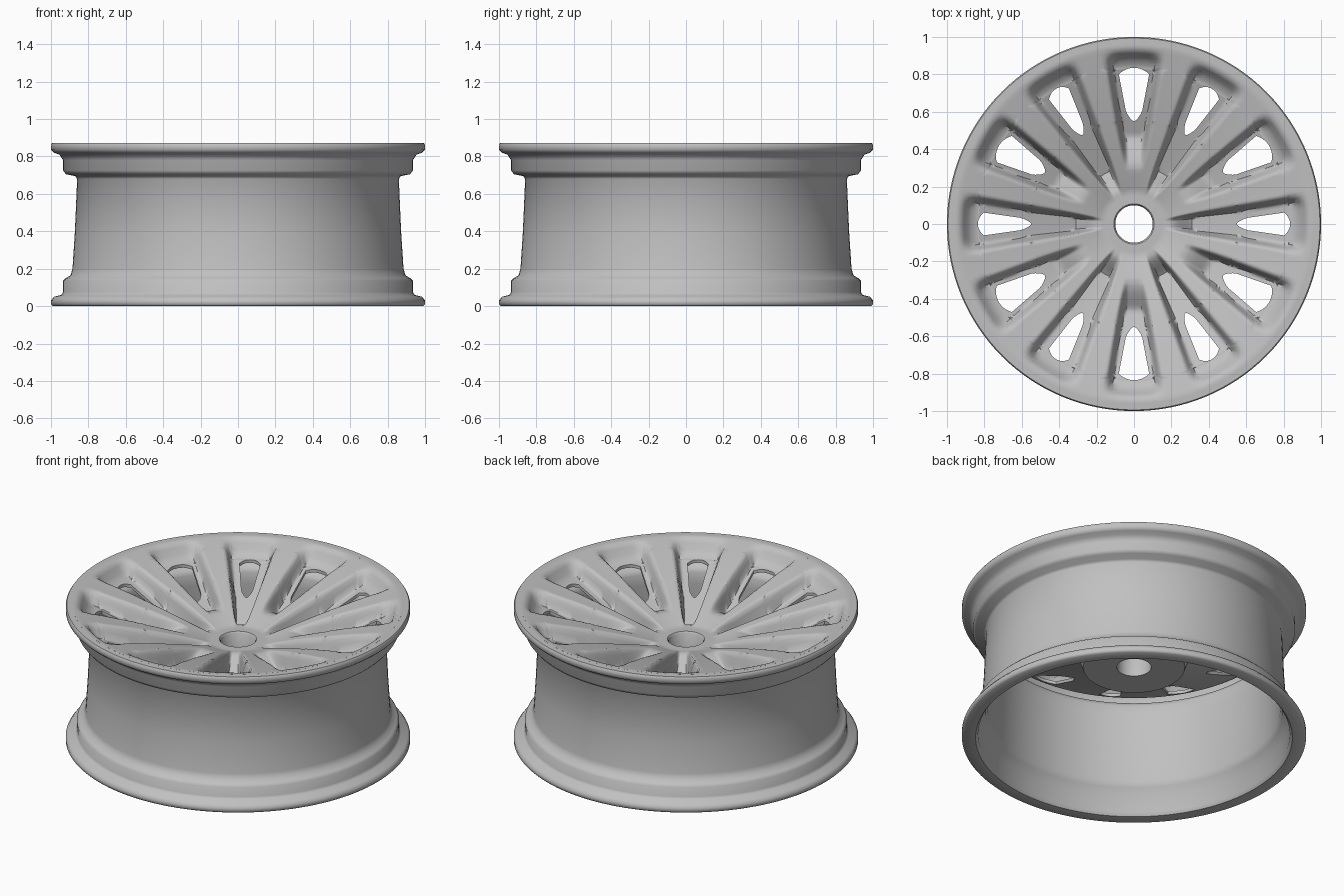
import bpy, bmesh, math

if "Cube" in bpy.data.objects:
    bpy.data.objects.remove(bpy.data.objects["Cube"])

metal = bpy.data.materials.new("grey_metal")
metal.use_nodes = True
metal.diffuse_color = (0.53, 0.53, 0.53, 1)
metal.node_tree.nodes["Principled BSDF"].inputs["Base Color"].default_value = (0.53, 0.53, 0.53, 1)

WINDOWS = 12
COLUMNS = 12
HALF = math.pi / WINDOWS
WIN_IN, WIN_OUT = 0.55, 0.835


def smooth(a, b, x):
    t = min(1, max(0, (x - a) / (b - a)))
    return t * t * (3 - 2 * t)


def finish(bm, name, angle):
    bmesh.ops.remove_doubles(bm, verts=bm.verts, dist=0.0002)
    bmesh.ops.recalc_face_normals(bm, faces=bm.faces)
    mesh = bpy.data.meshes.new(name)
    bm.to_mesh(mesh)
    bm.free()
    mesh.materials.append(metal)
    ob = bpy.data.objects.new(name, mesh)
    bpy.context.collection.objects.link(ob)
    bpy.ops.object.select_all(action='DESELECT')
    ob.select_set(True)
    bpy.context.view_layer.objects.active = ob
    bpy.ops.object.shade_smooth_by_angle(angle=math.radians(angle))


# Barrel: a closed profile spun round the axle
def lathe(name, profile, steps=128):
    bm = bmesh.new()
    verts = [bm.verts.new((r, 0, z)) for r, z in profile]
    edges = [bm.edges.new((verts[i - 1], verts[i])) for i in range(len(verts))]
    bmesh.ops.spin(bm, geom=verts + edges, cent=(0, 0, 0), axis=(0, 0, 1),
                   angle=2 * math.pi, steps=steps, use_merge=False)
    finish(bm, name, 48)


outer = [(0.92, 0), (0.99, 0), (1, 0.01), (1, 0.03), (0.985, 0.05), (0.945, 0.06),
         (0.935, 0.075), (0.935, 0.135), (0.92, 0.15), (0.895, 0.165), (0.885, 0.2),
         (0.872, 0.4), (0.86, 0.68), (0.87, 0.695), (0.92, 0.705), (0.935, 0.725),
         (0.935, 0.78), (0.955, 0.81), (0.985, 0.82), (1, 0.835), (1, 0.862), (0.994, 0.871)]
inner = [(0.95, 0.872), (0.95, 0.84), (0.915, 0.79), (0.91, 0.745), (0.85, 0.72),
         (0.835, 0.69), (0.835, 0.62), (0.85, 0.2), (0.86, 0.16), (0.9, 0.12), (0.905, 0.02)]
lathe("rim_barrel", outer + inner)


# Dished face, its underside, and the tapering pockets between spokes
def face_top(r):
    t = min(1, max(0, (r - 0.17) / 0.78))
    return 0.65 + 0.222 * t * (1.25 - 0.25 * t)


def face_bottom(r):
    hub_step = 0.47 + 0.08 * smooth(0.295, 0.325, r)
    return hub_step + 0.2 * min(1, max(0, (r - 0.32) / 0.51)) + 0.08 * smooth(0.83, 0.96, r)


def window_width(r, long):
    if not WIN_IN < r < WIN_OUT:
        return 0
    ends = min(1, (WIN_OUT - r) / 0.03) * min(1, (r - WIN_IN) / 0.05)
    return (0.75 if long else 1) * (0.033 + 0.19 * (r - WIN_IN)) * math.sqrt(ends)


def pocket_depth(r, arc, long):
    side = smooth(0, 0.55, 1 - arc / (0.185 * r))
    start, full = (0.17, 0.36) if long else (0.28, 0.55)
    return 0.16 * side * smooth(start, full, r) * (1 - smooth(0.835, 0.93, r))


radii = [0.1, 0.108] + [0.13 + 0.02 * i for i in range(42)] + [0.295, 0.325]
radii += [WIN_IN + d for d in (0, 0.003, 0.011, 0.03)]
radii += [WIN_OUT - d for d in (0, 0.002, 0.006, 0.014, 0.03)] + [0.96]
radii = sorted(set(round(r, 4) for r in radii))

bm = bmesh.new()
for k in range(WINDOWS):
    long = k % 2 == 0
    for sign in (-1, 1):
        top, bottom = [], []
        for r in radii:
            edge = window_width(r, long) / r
            low = face_bottom(r)
            row_t, row_b = [], []
            for c in range(COLUMNS + 1):
                a = edge + (HALF - edge) * c / COLUMNS
                theta = 2 * HALF * k + sign * a
                x, y = r * math.cos(theta), r * math.sin(theta)
                z = max(face_top(r) - pocket_depth(r, r * a, long), low + 0.02)
                if r == radii[0]:
                    z -= 0.01
                row_t.append(bm.verts.new((x, y, z)))
                row_b.append(bm.verts.new((x, y, low)))
            top.append(row_t)
            bottom.append(row_b)
        for i in range(len(radii) - 1):
            for c in range(COLUMNS):
                for grid in (top, bottom):
                    bm.faces.new((grid[i][c], grid[i + 1][c], grid[i + 1][c + 1], grid[i][c + 1]))
            # window side walls
            if window_width(radii[i], long) or window_width(radii[i + 1], long):
                bm.faces.new((top[i][0], top[i + 1][0], bottom[i + 1][0], bottom[i][0]))
        # centre bore and hidden outer edge
        for row in (0, -1):
            for c in range(COLUMNS):
                bm.faces.new((top[row][c], top[row][c + 1], bottom[row][c + 1], bottom[row][c]))
finish(bm, "spoked_face", 50)
